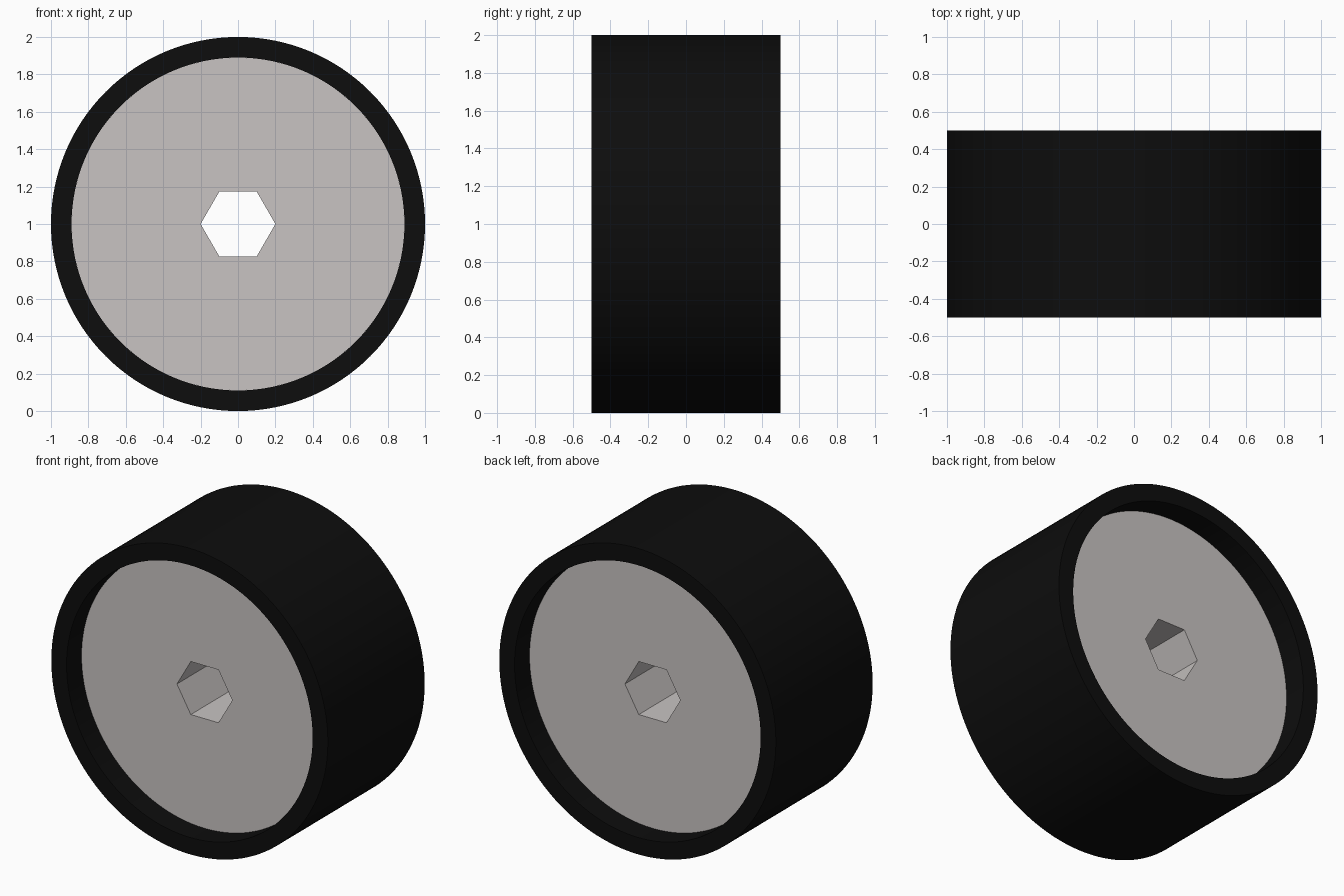
import bpy, bmesh, math

if "Cube" in bpy.data.objects:
    bpy.data.objects.remove(bpy.data.objects["Cube"])

SEGMENTS = 128
CENTRE_Z = 1.0


def material(name, rgb):
    mat = bpy.data.materials.new(name)
    mat.diffuse_color = (*rgb, 1.0)
    mat.use_nodes = True
    mat.node_tree.nodes["Principled BSDF"].inputs["Base Color"].default_value = mat.diffuse_color
    return mat


def ring_part(name, outer_r, inner_r, half_width, inner_sides, mat):
    """Flat-ended tube along y with a round or polygonal bore."""
    bm = bmesh.new()
    step = SEGMENTS if inner_sides == SEGMENTS else 120
    loops = []
    for y in (-half_width, half_width):
        for r, n in ((outer_r, step), (inner_r, inner_sides)):
            verts = [bm.verts.new((r * math.cos(math.tau * i / n), y,
                                   r * math.sin(math.tau * i / n)))
                     for i in range(n)]
            edges = [bm.edges.new((verts[i], verts[(i + 1) % n])) for i in range(n)]
            loops.append((verts, edges))
    front_out, front_in, back_out, back_in = loops

    # Outer and inner walls
    for a, b in ((front_out, back_out), (front_in, back_in)):
        bmesh.ops.bridge_loops(bm, edges=a[1] + b[1])

    # End faces, each fanned from the bore corners to the outer rim
    ratio = step // inner_sides
    for (ov, _), (iv, _) in ((front_out, front_in), (back_out, back_in)):
        for k in range(inner_sides):
            rim = [ov[(k * ratio + j) % step] for j in range(ratio + 1)]
            bm.faces.new(rim + [iv[(k + 1) % inner_sides], iv[k]])
    bmesh.ops.recalc_face_normals(bm, faces=bm.faces)

    mesh = bpy.data.meshes.new(name)
    bm.to_mesh(mesh)
    bm.free()
    mesh.materials.append(mat)
    obj = bpy.data.objects.new(name, mesh)
    obj.location.z = CENTRE_Z
    bpy.context.collection.objects.link(obj)
    bpy.ops.object.select_all(action='DESELECT')
    obj.select_set(True)
    bpy.context.view_layer.objects.active = obj
    bpy.ops.object.shade_smooth_by_angle(angle=math.radians(30))
    return obj


rubber = material("black rubber", (0.004, 0.004, 0.004))
plastic = material("light grey plastic", (0.58, 0.55, 0.54))

# Tyre: wide plain ring
ring_part("tyre", 1.0, 0.89, 0.5, SEGMENTS, rubber)
# Hub: disc recessed on both sides, with a hexagonal axle hole
ring_part("hub", 0.89, 0.2, 0.345, 6, plastic)
